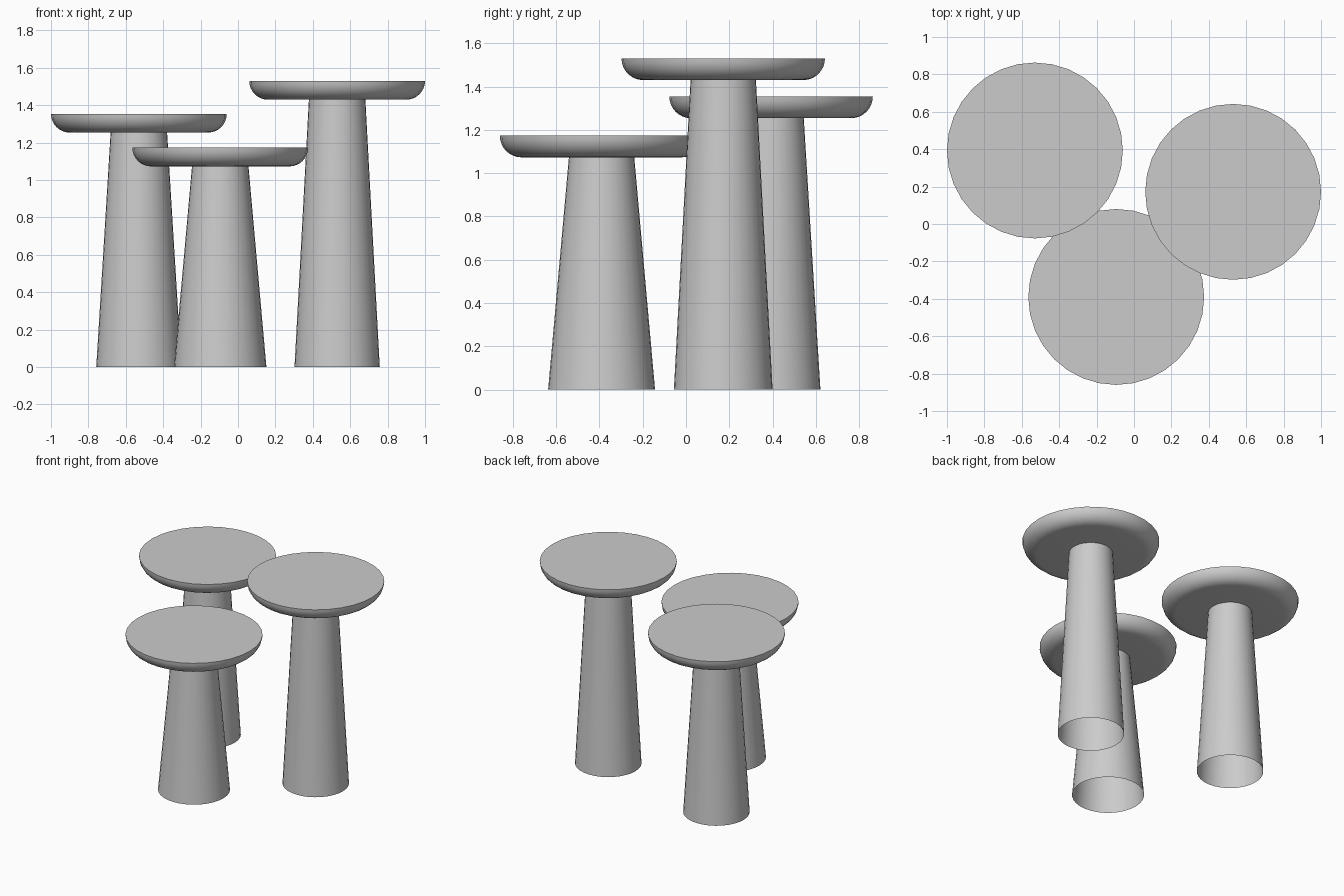
import bpy, bmesh, math

if "Cube" in bpy.data.objects:
    bpy.data.objects.remove(bpy.data.objects["Cube"])

SIDES = 32


def lathe(name, profile, location):
    """Revolve (radius, z) points about z; radius 0 makes a pole."""
    bm = bmesh.new()
    verts = [bm.verts.new((r, 0, z)) for r, z in profile]
    edges = [bm.edges.new(pair) for pair in zip(verts, verts[1:])]
    bmesh.ops.spin(bm, geom=verts + edges, cent=(0, 0, 0), axis=(0, 0, 1),
                   angle=math.tau, steps=SIDES, use_merge=False)
    bmesh.ops.remove_doubles(bm, verts=bm.verts, dist=1e-4)
    bmesh.ops.dissolve_degenerate(bm, edges=bm.edges, dist=1e-5)
    bmesh.ops.recalc_face_normals(bm, faces=bm.faces)
    # The profile runs bottom to top, so side faces must point outward
    side = max(bm.faces, key=lambda f: f.calc_center_median().xy.length)
    if side.normal.xy.dot(side.calc_center_median().xy) < 0:
        bmesh.ops.reverse_faces(bm, faces=bm.faces)
    mesh = bpy.data.meshes.new(name)
    bm.to_mesh(mesh)
    bm.free()
    obj = bpy.data.objects.new(name, mesh)
    bpy.context.collection.objects.link(obj)
    obj.location = location
    bpy.ops.object.select_all(action='DESELECT')
    obj.select_set(True)
    bpy.context.view_layer.objects.active = obj
    bpy.ops.object.shade_smooth_by_angle(angle=math.radians(35))
    return obj


TOP_R, THICK, LEG_TOP_R = 0.47, 0.1, 0.151

# Round top: flat underside, quarter-round edge, flat upper face
top_profile = [(0, 0)]
for i in range(9):
    a = math.radians(90 * i / 8)
    top_profile.append((TOP_R - THICK + THICK * math.sin(a),
                        THICK * (1 - math.cos(a))))
top_profile.append((0, THICK))

# Three side tables: name, x, y, overall height, leg base radius
tables = [
    ("low", -0.095, -0.39, 1.173, 0.247),
    ("middle", -0.53, 0.393, 1.354, 0.228),
    ("tall", 0.53, 0.172, 1.53, 0.228),
]
for name, x, y, height, base_r in tables:
    leg_height = height - THICK
    # Tapered hollow leg, open at the floor
    lathe(name + "_table_leg", [(base_r, 0), (LEG_TOP_R, leg_height)], (x, y, 0))
    lathe(name + "_table_top", top_profile, (x, y, leg_height))
